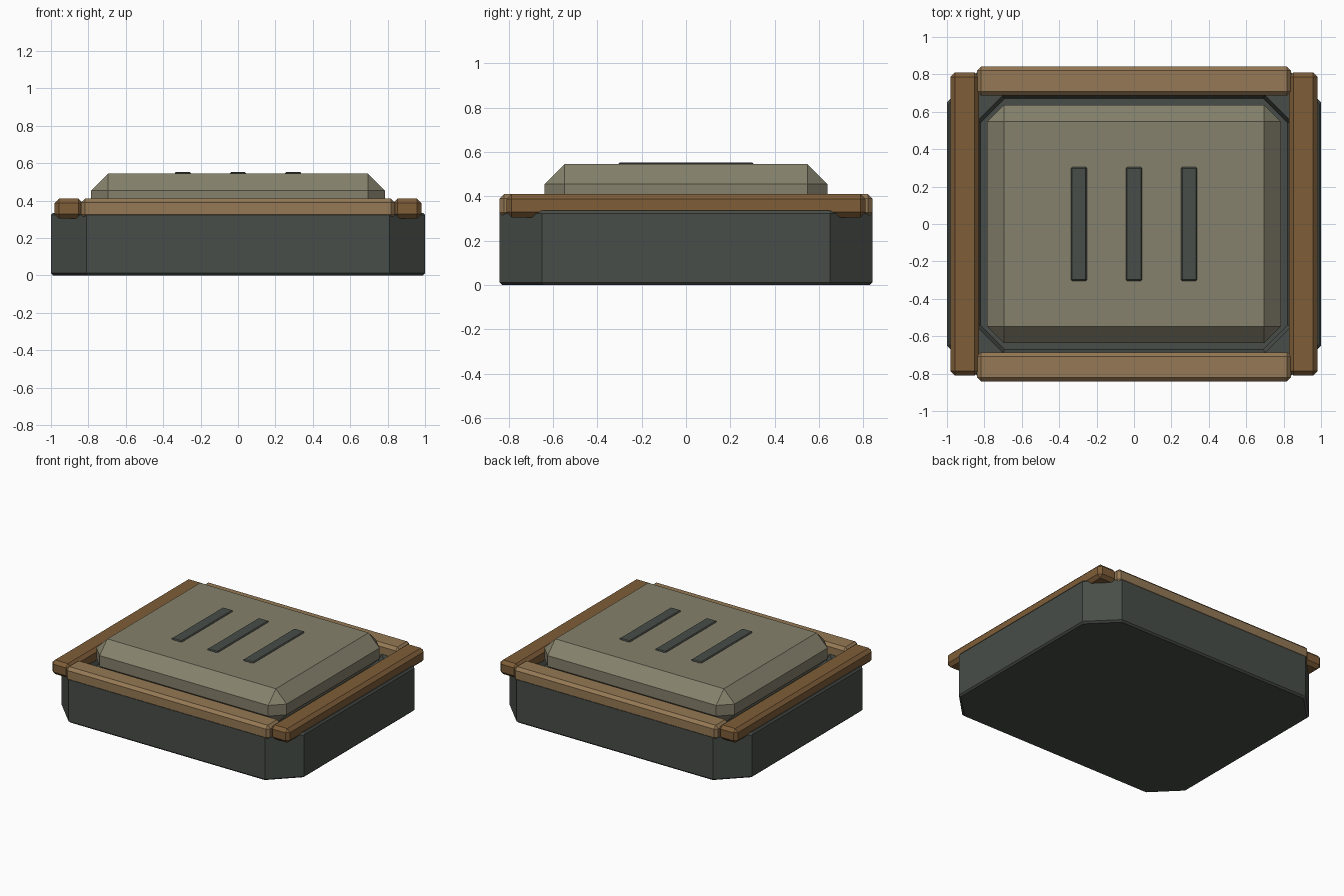
import bpy, bmesh

if "Cube" in bpy.data.objects:
    bpy.data.objects.remove(bpy.data.objects["Cube"])


def material(name, rgb):
    m = bpy.data.materials.new(name)
    m.diffuse_color = (*rgb, 1)
    m.use_nodes = True
    m.node_tree.nodes["Principled BSDF"].inputs["Base Color"].default_value = m.diffuse_color
    return m


DARK = material("dark_casing", (0.065, 0.075, 0.065))
OLIVE = material("olive_panel", (0.235, 0.22, 0.15))
BROWN = material("brown_trim", (0.21, 0.11, 0.04))
TAN = material("tan_trim", (0.30, 0.19, 0.09))


def finish(bm, name, mat):
    bmesh.ops.recalc_face_normals(bm, faces=bm.faces)
    me = bpy.data.meshes.new(name)
    bm.to_mesh(me)
    bm.free()
    me.materials.append(mat)
    ob = bpy.data.objects.new(name, me)
    bpy.context.collection.objects.link(ob)
    return ob


def chamfered_box(name, lo, hi, chamfer, mat):
    """Box between two corners with every edge chamfered once."""
    bm = bmesh.new()
    bmesh.ops.create_cube(bm, size=1)
    for v in bm.verts:
        for i in range(3):
            v.co[i] = lo[i] if v.co[i] < 0 else hi[i]
    bmesh.ops.bevel(bm, geom=bm.edges[:], offset=chamfer, segments=1,
                    profile=0.5, affect='EDGES')
    return finish(bm, name, mat)


def octagon(bm, x, y, c, z):
    pts = [(x, y - c), (x - c, y), (c - x, y), (-x, y - c),
           (-x, c - y), (c - x, -y), (x - c, -y), (x, c - y)]
    return [bm.verts.new((px, py, z)) for px, py in pts]


# Base: cut-corner tray with a shallow recess; rings are (x, y, corner cut, z)
rings = [(0.988, 0.828, 0.187, 0.0), (1.0, 0.84, 0.19, 0.012),
         (1.0, 0.84, 0.19, 0.323), (0.99, 0.83, 0.187, 0.335),
         (0.84, 0.69, 0.14, 0.335), (0.822, 0.67, 0.13, 0.29)]
bm = bmesh.new()
loops = [octagon(bm, *r) for r in rings]
for a, b in zip(loops, loops[1:]):
    for i in range(8):
        j = (i + 1) % 8
        bm.faces.new((a[i], a[j], b[j], b[i]))
bm.faces.new(loops[0][::-1])
bm.faces.new(loops[-1])
finish(bm, "base_tray", DARK)

# Lid panel
chamfered_box("lid_panel", (-0.785, -0.637, 0.285), (0.785, 0.637, 0.545), 0.09, OLIVE)

# Frame bars around the rim
for s, side, end in ((-1, "left", "front"), (1, "right", "back")):
    cx, cy = s * 0.905, s * 0.764
    chamfered_box(side + "_frame_bar", (cx - 0.076, -0.81, 0.305),
                  (cx + 0.076, 0.81, 0.41), 0.023, BROWN)
    chamfered_box(end + "_frame_bar", (-0.84, cy - 0.077, 0.305),
                  (0.84, cy + 0.077, 0.41), 0.021, TAN)

# Raised vent strips on the lid
for i, x in enumerate((-0.295, 0, 0.295)):
    chamfered_box(f"vent_strip_{i + 1}", (x - 0.043, -0.304, 0.525),
                  (x + 0.043, 0.304, 0.553), 0.006, DARK)
